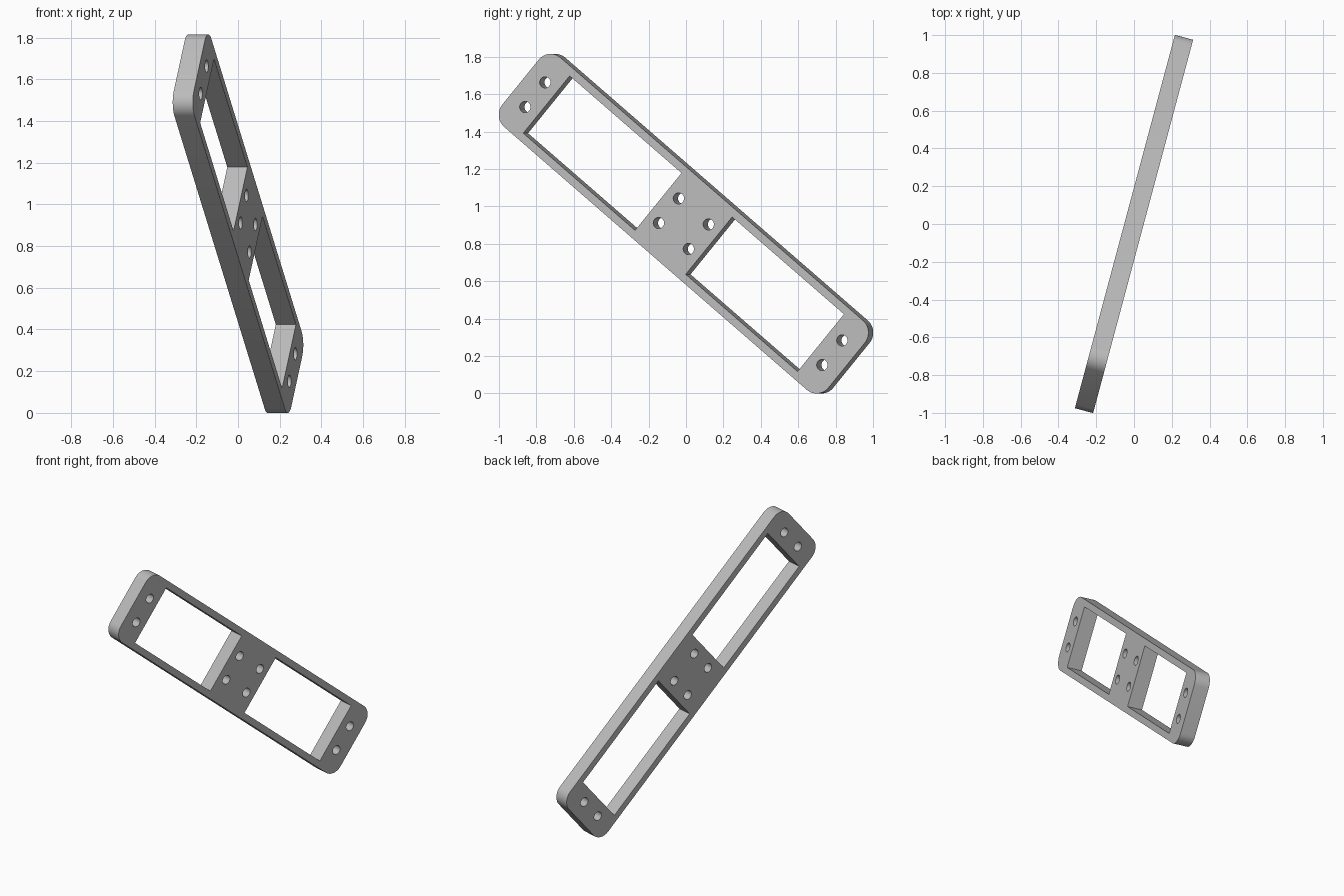
import bpy
import bmesh
from math import radians
from mathutils import Matrix, Vector

if "Cube" in bpy.data.objects:
    bpy.data.objects.remove(bpy.data.objects["Cube"])

LENGTH, WIDTH, THICK = 2.356, 0.484, 0.1
CORNER_R, HOLE_R = 0.085, 0.03

grey = bpy.data.materials.new("light_grey")
grey.use_nodes = True
colour = (0.5, 0.5, 0.5, 1)
grey.diffuse_color = colour
grey.node_tree.nodes["Principled BSDF"].inputs["Base Color"].default_value = colour


def make_object(name, bm):
    mesh = bpy.data.meshes.new(name)
    bm.normal_update()
    bm.to_mesh(mesh)
    bm.free()
    mesh.materials.append(grey)
    obj = bpy.data.objects.new(name, mesh)
    bpy.context.collection.objects.link(obj)
    return obj


def add_box(bm, x, size):
    place = Matrix.Translation((x, 0, 0)) @ Matrix.Diagonal((*size, 1))
    bmesh.ops.create_cube(bm, size=1, matrix=place)


# Bracket plate: flat bar with rounded corners
bm = bmesh.new()
add_box(bm, 0, (LENGTH, WIDTH, THICK))
corners = [e for e in bm.edges
           if abs(e.verts[0].co.z - e.verts[1].co.z) > THICK / 2]
bmesh.ops.bevel(bm, geom=corners, offset=CORNER_R, segments=10,
                profile=0.5, affect='EDGES')
plate = make_object("bracket_plate", bm)

# Cutters: two windows, four centre holes and a pair of holes at each end
bm = bmesh.new()
for side in (-1, 1):
    add_box(bm, side * 0.587, (0.808, 0.4, THICK * 3))
    for x in (0.108, 1.073):
        for y in (-0.086, 0.086):
            bmesh.ops.create_cone(bm, cap_ends=True, segments=32,
                                  radius1=HOLE_R, radius2=HOLE_R, depth=THICK * 3,
                                  matrix=Matrix.Translation((side * x, y, 0)))
cutter = make_object("opening_cutter", bm)

cut = plate.modifiers.new("openings", 'BOOLEAN')
cut.object = cutter
cut.operation = 'DIFFERENCE'
cut.solver = 'EXACT'
bpy.context.view_layer.objects.active = plate
plate.select_set(True)
bpy.ops.object.modifier_apply(modifier=cut.name)
bpy.data.objects.remove(cutter)

# Stand the plate upright, slope it along its length and turn it about z
tilt = (Matrix.Rotation(radians(75), 4, 'Z') @ Matrix.Rotation(radians(90), 4, 'X')
        @ Matrix.Rotation(radians(-40), 4, 'Z'))
plate.data.transform(tilt)
lowest = min(v.co.z for v in plate.data.vertices)
plate.data.transform(Matrix.Translation(Vector((0, 0, -lowest))))

bpy.ops.object.select_all(action='DESELECT')
plate.select_set(True)
bpy.ops.object.shade_smooth_by_angle(angle=radians(30))
